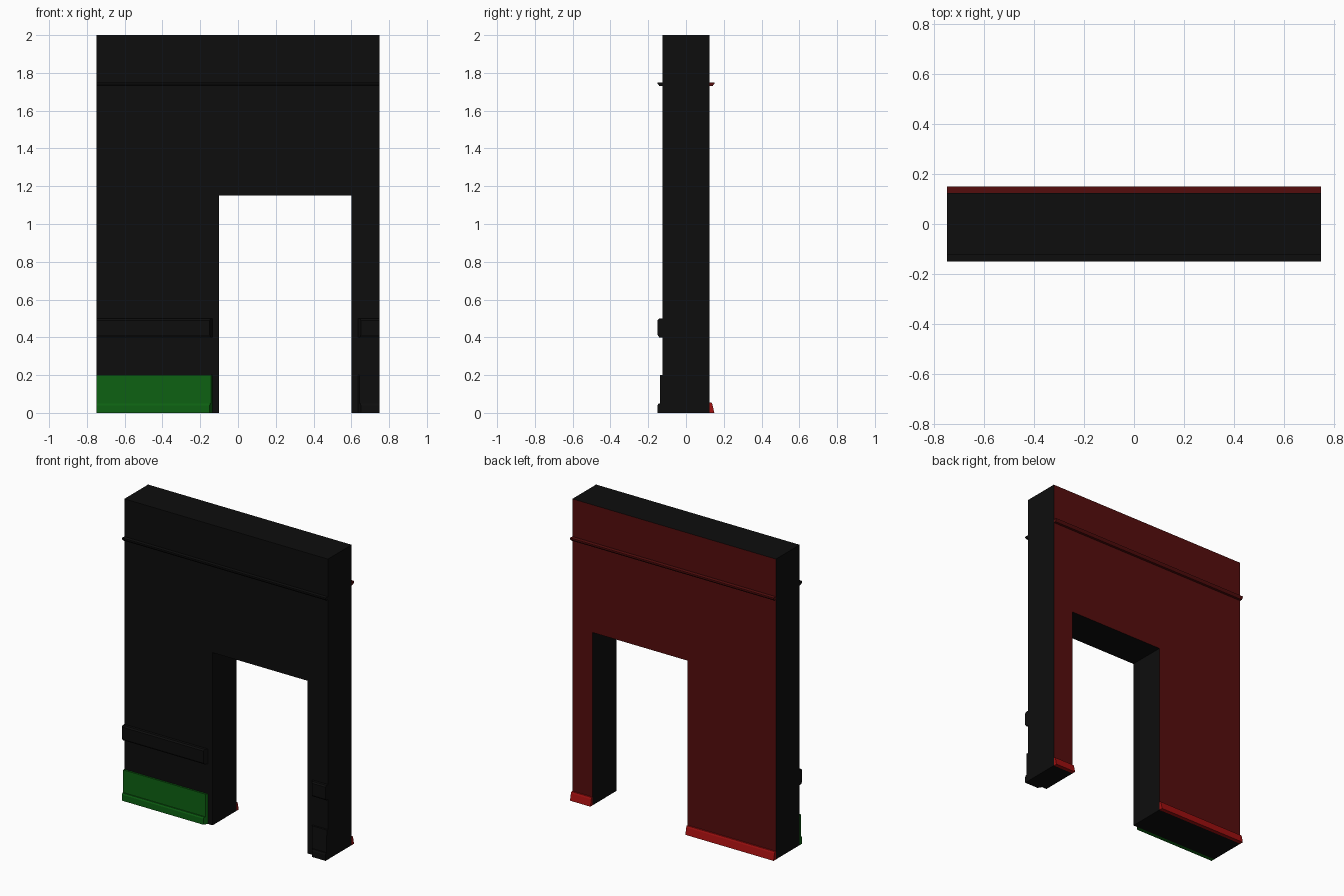
import bpy, bmesh
from mathutils import Vector

if "Cube" in bpy.data.objects:
    bpy.data.objects.remove(bpy.data.objects["Cube"])


def material(name, rgb):
    m = bpy.data.materials.new(name)
    m.diffuse_color = (*rgb, 1)
    m.use_nodes = True
    m.node_tree.nodes["Principled BSDF"].inputs["Base Color"].default_value = m.diffuse_color
    return m


BLACK = material("black_paint", (0.004, 0.004, 0.004))
GREEN = material("green_tint", (0.004, 0.12, 0.006))
RED = material("red_tint", (0.35, 0.005, 0.005))
DARK_RED = material("dark_red_tint", (0.09, 0.004, 0.004))


def loft(name, start, end, mats):
    """Solid between two matching point loops."""
    bm = bmesh.new()
    a = [bm.verts.new(p) for p in start]
    b = [bm.verts.new(p) for p in end]
    n = len(a)
    bm.faces.new(a)
    bm.faces.new(b[::-1])
    for i in range(n):
        j = (i + 1) % n
        bm.faces.new((a[i], b[i], b[j], a[j]))
    bmesh.ops.recalc_face_normals(bm, faces=bm.faces)
    me = bpy.data.meshes.new(name)
    bm.to_mesh(me)
    bm.free()
    ob = bpy.data.objects.new(name, me)
    bpy.context.collection.objects.link(ob)
    for m in mats:
        me.materials.append(m)
    return ob


def trim(name, profile, x0, x1, side, mat, ret0=0, ret1=0):
    """Moulding along x; profile is (depth from wall, z), ends may return to the wall."""
    def ring(x, ret):
        return [(x + ret * (1 - d / 0.025), side * (0.125 + d), z) for d, z in profile]
    return loft(name, ring(x0, -ret0), ring(x1, ret1), [mat])


# Wall with doorway
outline = [(-0.75, 0), (-0.1, 0), (-0.1, 1.15), (0.6, 1.15),
           (0.6, 0), (0.75, 0), (0.75, 2), (-0.75, 2)]
wall = loft("wall", [(x, -0.125, z) for x, z in outline],
            [(x, 0.125, z) for x, z in outline], [BLACK, DARK_RED])
for f in wall.data.polygons:
    if f.normal.y > 0.9:
        f.material_index = 1

# Moulding profiles
picture_rail = [(0, 1.75), (0.025, 1.75), (0.025, 1.743), (0.016, 1.73), (0, 1.73)]
chair_rail = [(0, 0.5), (0.018, 0.5), (0.025, 0.49), (0.025, 0.413), (0.017, 0.4), (0, 0.4)]
skirting = [(0, 0.2), (0.012, 0.2), (0.013, 0.05), (0.021, 0.05),
            (0.025, 0.04), (0.025, 0), (0, 0)]
back_skirting = [(0, 0.055), (0.01, 0.055), (0.015, 0.045), (0.025, 0), (0, 0)]

# Picture rails, full width on both faces
trim("front_picture_rail", picture_rail, -0.75, 0.75, -1, BLACK)
trim("back_picture_rail", picture_rail, -0.75, 0.75, 1, DARK_RED)

# Front trims stop short of the doorway
for part, prof in (("chair_rail", chair_rail), ("skirting", skirting)):
    left_mat = GREEN if part == "skirting" else BLACK
    trim("left_" + part, prof, -0.75, -0.15, -1, left_mat, ret1=0.015)
    trim("right_" + part, prof, 0.65, 0.75, -1, BLACK, ret0=0.015)

# Back skirting, full width of each pier
trim("left_back_skirting", back_skirting, -0.75, -0.1, 1, RED)
trim("right_back_skirting", back_skirting, 0.6, 0.75, 1, RED)
